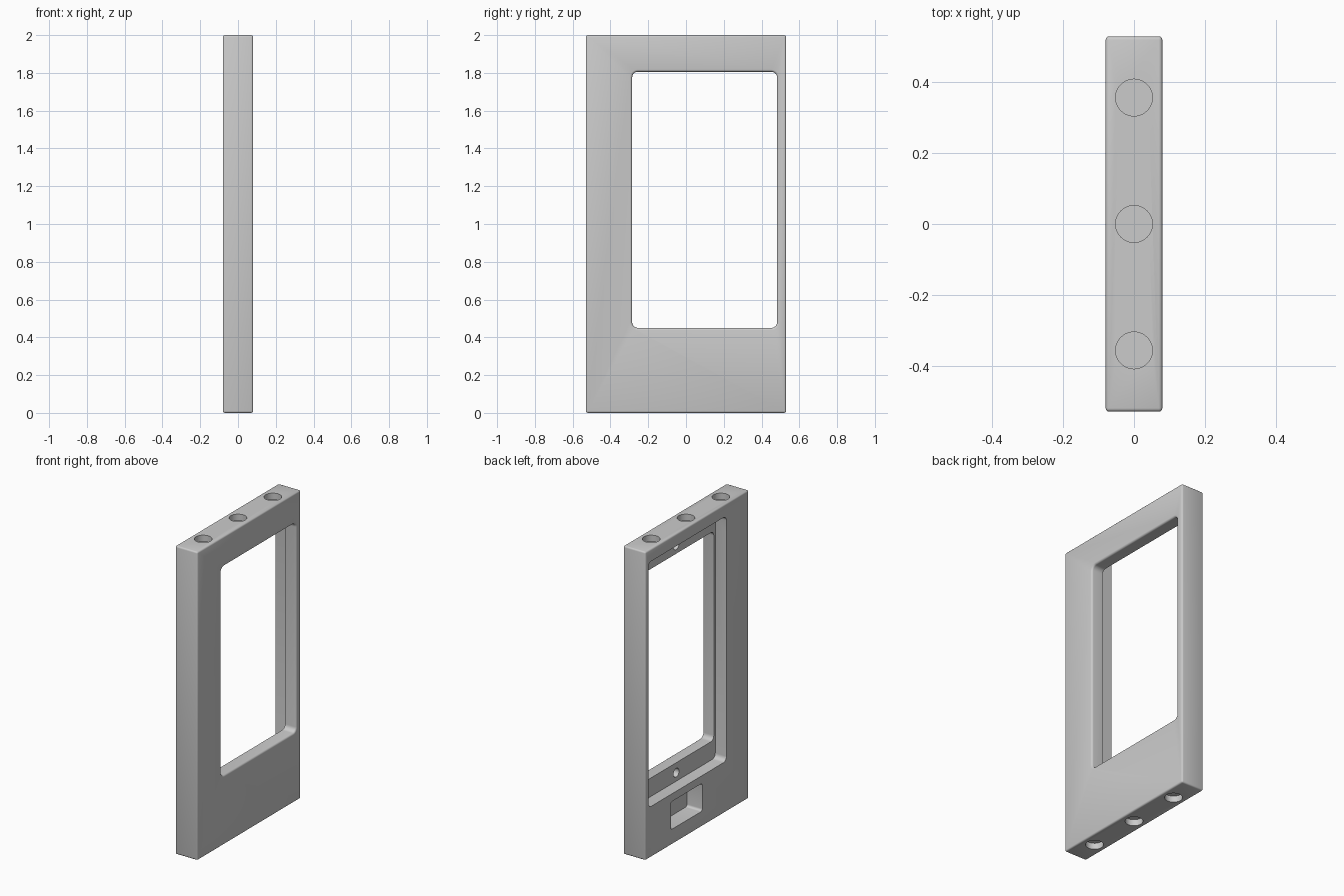
import bpy, bmesh, math

default = bpy.data.objects.get("Cube")
if default:
    bpy.data.objects.remove(default, do_unlink=True)

grey = bpy.data.materials.new("light grey")
grey.use_nodes = True
colour = (0.6, 0.6, 0.6, 1)
grey.diffuse_color = colour
grey.node_tree.nodes["Principled BSDF"].inputs["Base Color"].default_value = colour


def add_object(name, bm):
    bmesh.ops.recalc_face_normals(bm, faces=bm.faces)
    mesh = bpy.data.meshes.new(name)
    bm.to_mesh(mesh)
    bm.free()
    obj = bpy.data.objects.new(name, mesh)
    bpy.context.collection.objects.link(obj)
    mesh.materials.append(grey)
    return obj


def rounded_cutter(name, y0, y1, z0, z1, radius, sections):
    """Loft a rounded rectangle along x; sections are (x, outward growth)."""
    bm = bmesh.new()
    rings = []
    for x, grow in sections:
        ring = []
        corners = ((y1, z1, -1, -1), (y0, z1, 1, -1), (y0, z0, 1, 1), (y1, z0, -1, 1))
        for i, (y, z, sy, sz) in enumerate(corners):
            for k in range(7):
                a = math.radians(i * 90 + k * 15)
                r = radius + grow
                ring.append(bm.verts.new((x, y + sy * radius + r * math.cos(a),
                                          z + sz * radius + r * math.sin(a))))
        rings.append(ring)
    n = len(rings[0])
    for a, b in zip(rings, rings[1:]):
        for i in range(n):
            bm.faces.new((a[i], a[(i + 1) % n], b[(i + 1) % n], b[i]))
    bm.faces.new(rings[0])
    bm.faces.new(rings[-1])
    return add_object(name, bm)


def round_cutter(name, centre, radius, depth, along_x=False):
    bm = bmesh.new()
    bmesh.ops.create_cone(bm, cap_ends=True, segments=48, radius1=radius,
                          radius2=radius, depth=depth)
    obj = add_object(name, bm)
    obj.location = centre
    if along_x:
        obj.rotation_euler.y = math.pi / 2
    return obj


# Slab with softly rounded edges
bm = bmesh.new()
bmesh.ops.create_cube(bm, size=1)
for v in bm.verts:
    v.co.x *= 0.16
    v.co.y *= 1.06
    v.co.z = (v.co.z + 0.5) * 2
bmesh.ops.bevel(bm, geom=bm.edges[:], offset=0.01, segments=3, profile=0.5, affect='EDGES')
frame = add_object("frame", bm)

# Window with an eased edge, the wider rebate behind it and a small pocket
fillet = 0.012
flare = [(0.08 - fillet * math.cos(t), fillet * (1 - math.sin(t)))
         for t in (math.pi / 2 - i * math.pi / 8 for i in range(5))]
flare = [(0.08 - fillet + fillet * math.sin(t), fillet * (1 - math.cos(t)))
         for t in (i * math.pi / 8 for i in range(5))]
cutters = [
    rounded_cutter("window_cutter", -0.285, 0.482, 0.45, 1.806, 0.03,
                   [(-0.2, 0)] + flare + [(0.2, fillet)]),
    rounded_cutter("rebate_cutter", -0.3, 0.5, 0.33, 1.92, 0.03, [(-0.2, 0), (0, 0)]),
    rounded_cutter("pocket_cutter", -0.053, 0.27, 0.10, 0.28, 0.015, [(-0.2, 0), (0.03, 0)]),
]

# Round sockets in the top and bottom ends
for y in (-0.357, 0, 0.357):
    for z in (0, 2):
        cutters.append(round_cutter("socket_cutter", (0, y, z), 0.052, 0.08))

# Screw holes in the rebate ledge
for z in (0.385, 1.86):
    cutters.append(round_cutter("screw_hole_cutter", (0, 0.1, z), 0.028, 0.1, True))

for cutter in cutters:
    mod = frame.modifiers.new(cutter.name, 'BOOLEAN')
    mod.operation = 'DIFFERENCE'
    mod.solver = 'EXACT'
    mod.object = cutter

# Apply the cuts and discard the cutters
bpy.context.view_layer.objects.active = frame
frame.select_set(True)
for mod in list(frame.modifiers):
    bpy.ops.object.modifier_apply(modifier=mod.name)
for cutter in cutters:
    bpy.data.objects.remove(cutter, do_unlink=True)
bpy.ops.object.select_all(action='DESELECT')
frame.select_set(True)
bpy.ops.object.shade_smooth_by_angle(angle=math.radians(32))
